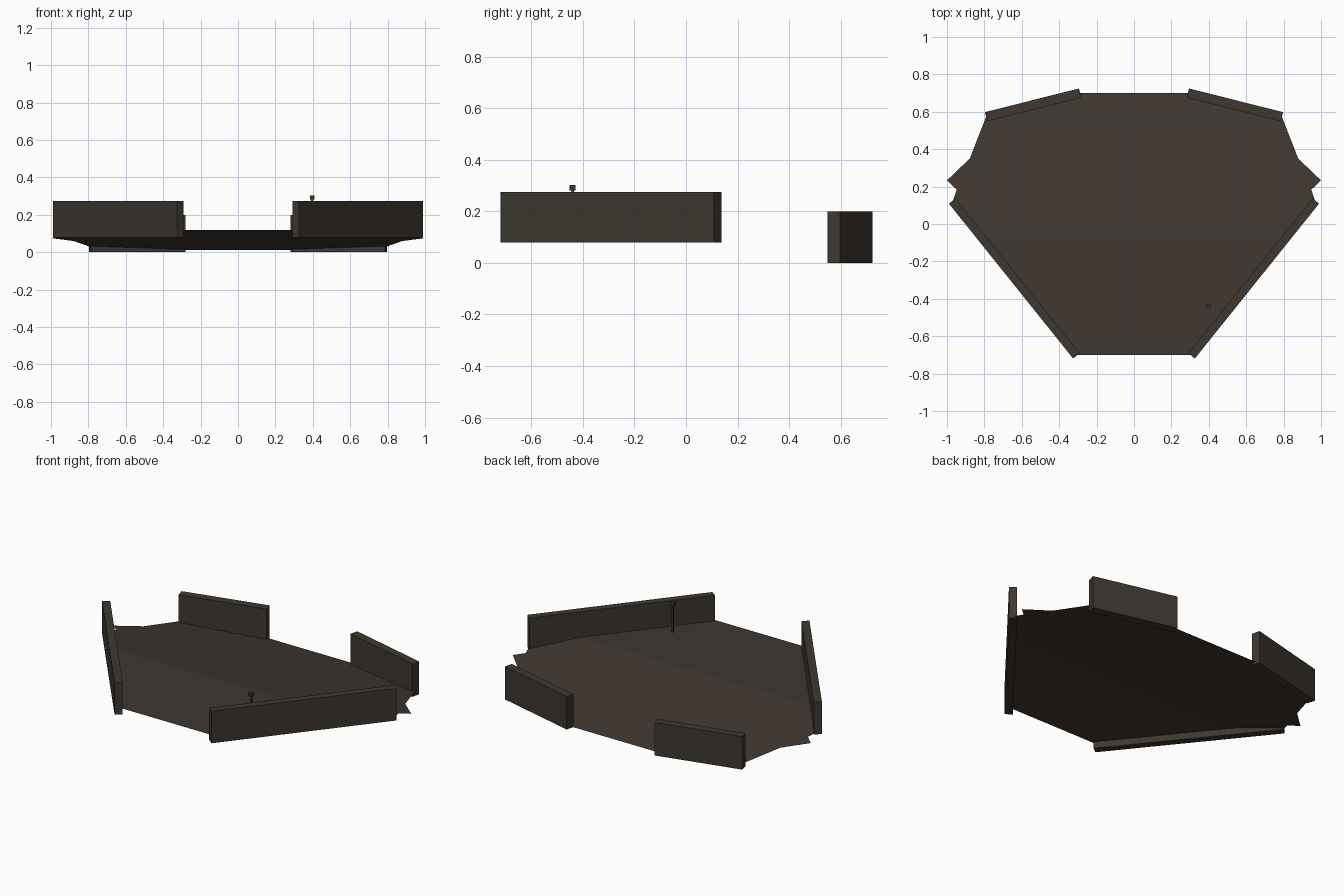
import bpy, bmesh
from mathutils import Vector

if "Cube" in bpy.data.objects:
    bpy.data.objects.remove(bpy.data.objects["Cube"])


def material(name, rgb):
    m = bpy.data.materials.new(name)
    m.diffuse_color = (*rgb, 1)
    m.use_nodes = True
    m.node_tree.nodes["Principled BSDF"].inputs["Base Color"].default_value = m.diffuse_color
    return m


FLOOR = material("dark brown floor", (0.050, 0.038, 0.031))
WALL = material("dark olive brown wall", (0.047, 0.039, 0.030))
POST = material("dark grey post", (0.040, 0.036, 0.030))


def finish(name, bm, mat, fix_normals=True):
    if fix_normals:
        bmesh.ops.recalc_face_normals(bm, faces=bm.faces[:])
    me = bpy.data.meshes.new(name)
    bm.to_mesh(me)
    bm.free()
    me.materials.append(mat)
    ob = bpy.data.objects.new(name, me)
    bpy.context.collection.objects.link(ob)
    return ob


def prism(name, outline, z0, z1, mat):
    bm = bmesh.new()
    face = bm.faces.new([bm.verts.new((x, y, z0)) for x, y in outline])
    ext = bmesh.ops.extrude_face_region(bm, geom=[face])
    top = [v for v in ext["geom"] if isinstance(v, bmesh.types.BMVert)]
    bmesh.ops.translate(bm, verts=top, vec=(0, 0, z1 - z0))
    return finish(name, bm, mat)


def wall(name, a, b, thickness, z0, z1):
    """Upright panel whose centre line runs from a to b."""
    a, b = Vector(a), Vector(b)
    d = (b - a).normalized()
    n = Vector((-d.y, d.x)) * thickness / 2
    return prism(name, [a - n, b - n, b + n, a + n], z0, z1, WALL)


# Floor sheet: level at the front, sloping down to the back behind a crease
CREASE, HIGH, LOW = -0.09, 0.12, 0.012


def floor_z(y):
    return HIGH if y <= CREASE else HIGH + (LOW - HIGH) * (y - CREASE) / (0.70 - CREASE)


front = [(0.305, -0.70), (0.798, CREASE)]
back = [(0.798, CREASE), (0.966, 0.13), (0.948, 0.184), (1.0, 0.233),
        (0.878, 0.35), (0.79, 0.575), (0.288, 0.70)]
bm = bmesh.new()
for half in (front, back):
    loop = half + [(-x, y) for x, y in reversed(half)]
    bm.faces.new([bm.verts.new((x, y, floor_z(y))) for x, y in loop])
bmesh.ops.remove_doubles(bm, verts=bm.verts[:], dist=0.0005)
finish("floor", bm, FLOOR, fix_normals=False)

# Mirrored pairs of wall panels
for side, s in (("left", -1), ("right", 1)):
    wall(side + "_front_wall", (s * 0.972, 0.123), (s * 0.308, -0.705), 0.045, 0.08, 0.275)
    wall(side + "_back_wall", (s * 0.791, 0.574), (s * 0.288, 0.700), 0.05, 0.0, 0.20)


# Small post with a square cap
def square(r):
    x, y = 0.396, -0.44
    return [(x - r, y - r), (x + r, y - r), (x + r, y + r), (x - r, y + r)]


prism("post_shaft", square(0.005), HIGH, 0.282, POST)
prism("post_cap", square(0.012), 0.281, 0.303, POST)
